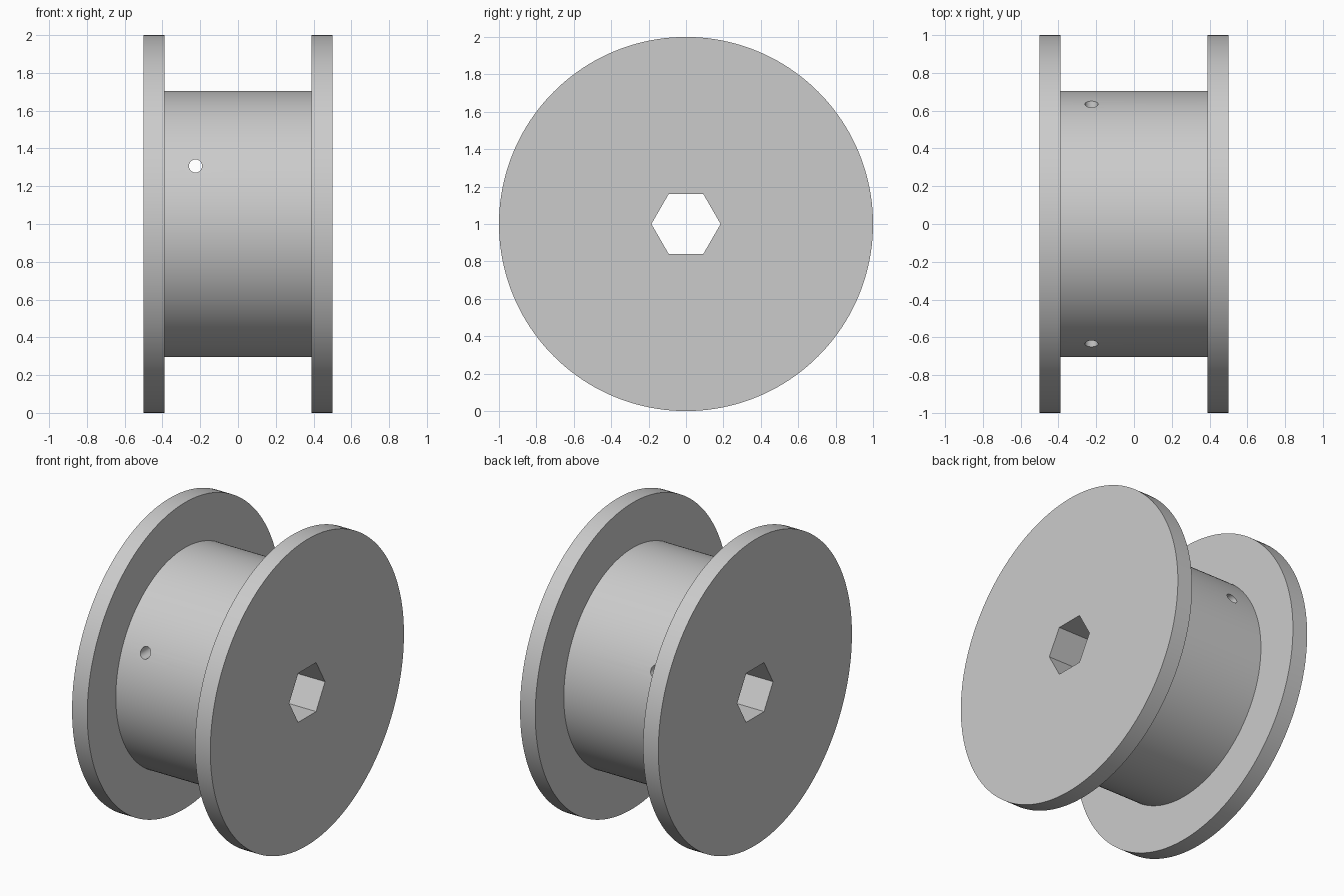
import bpy
import bmesh
from math import pi, radians
from mathutils import Vector

cube = bpy.data.objects.get("Cube")
if cube:
    bpy.data.objects.remove(cube, do_unlink=True)

CENTRE = Vector((0, 0, 1))
HALF_WIDTH, CORE_HALF = 0.5, 0.39
FLANGE_R, CORE_R = 1.0, 0.705
BORE_R, HOLE_R = 0.185, 0.035

grey = bpy.data.materials.new("light grey")
grey.use_nodes = True
grey.diffuse_color = (0.6, 0.6, 0.6, 1)
bsdf = next(n for n in grey.node_tree.nodes if n.type == 'BSDF_PRINCIPLED')
bsdf.inputs["Base Color"].default_value = grey.diffuse_color


def lathe(name, profile, steps):
    """Revolve an (x, radius) profile about the x axis through the centre."""
    bm = bmesh.new()
    verts = [bm.verts.new((x, 0, r)) for x, r in profile]
    edges = [bm.edges.new(pair) for pair in zip(verts, verts[1:])]
    bmesh.ops.spin(bm, geom=verts + edges, cent=(0, 0, 0), axis=(1, 0, 0),
                   angle=2 * pi, steps=steps)
    bmesh.ops.remove_doubles(bm, verts=bm.verts, dist=1e-4)
    bmesh.ops.recalc_face_normals(bm, faces=bm.faces)
    mesh = bpy.data.meshes.new(name)
    bm.to_mesh(mesh)
    bm.free()
    mesh.materials.append(grey)
    obj = bpy.data.objects.new(name, mesh)
    obj.location = CENTRE
    bpy.context.collection.objects.link(obj)
    return obj


def cutter(name, sides, radius, location, rotation):
    bpy.ops.mesh.primitive_cylinder_add(vertices=sides, radius=radius, depth=3,
                                        location=location, rotation=rotation)
    obj = bpy.context.object
    obj.name = name
    obj.hide_render = True
    obj.data.materials.append(grey)
    return obj


# Core with a wide flange at each end
half = [(HALF_WIDTH, 0), (HALF_WIDTH, FLANGE_R), (CORE_HALF, FLANGE_R), (CORE_HALF, CORE_R)]
spool = lathe("spool", half + [(-x, r) for x, r in reversed(half)], 160)

# Hexagonal axle bore and the cord hole drilled across the core
cutters = [
    cutter("bore_cutter", 6, BORE_R, CENTRE, (0, pi / 2, 0)),
    cutter("cord_hole_cutter", 32, HOLE_R, CENTRE + Vector((-0.225, 0, 0.307)), (pi / 2, 0, 0)),
]

bpy.ops.object.select_all(action='DESELECT')
bpy.context.view_layer.objects.active = spool
spool.select_set(True)
for tool in cutters:
    cut = spool.modifiers.new(tool.name, 'BOOLEAN')
    cut.operation = 'DIFFERENCE'
    cut.solver = 'EXACT'
    cut.object = tool
    bpy.ops.object.modifier_apply(modifier=cut.name)
    bpy.data.objects.remove(tool, do_unlink=True)

bpy.ops.object.shade_smooth_by_angle(angle=radians(30))
